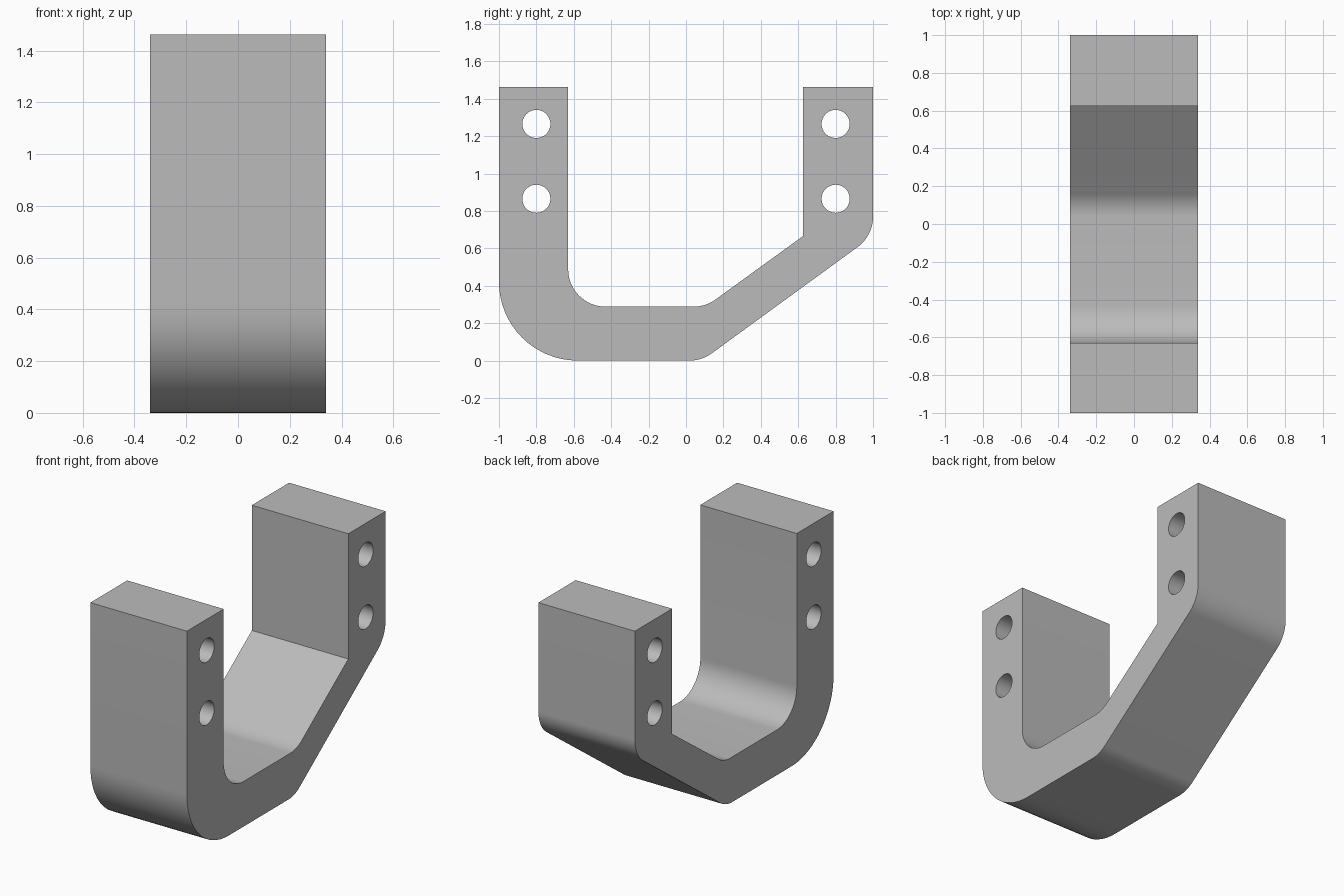
import bpy, bmesh, math
from mathutils import Vector

cube = bpy.data.objects.get("Cube")
if cube:
    bpy.data.objects.remove(cube, do_unlink=True)

HALF_WIDTH = 0.34

# Plain grey metal
metal = bpy.data.materials.new("grey_metal")
metal.use_nodes = True
metal.diffuse_color = (0.5, 0.5, 0.5, 1)
metal.node_tree.nodes["Principled BSDF"].inputs["Base Color"].default_value = (0.5, 0.5, 0.5, 1)


def rounded(corners, steps=16):
    """Round each (y, z, radius) corner of a closed outline with a tangent arc."""
    pts = []
    for i, (y, z, r) in enumerate(corners):
        p = Vector((y, z))
        if r == 0:
            pts.append(p)
            continue
        a = (Vector(corners[i - 1][:2]) - p).normalized()
        b = (Vector(corners[(i + 1) % len(corners)][:2]) - p).normalized()
        half = a.angle(b) / 2
        centre = p + (a + b).normalized() * r / math.sin(half)
        start = p + a * r / math.tan(half) - centre
        end = p + b * r / math.tan(half) - centre
        sweep = math.pi - 2 * half
        for k in range(steps + 1):
            t = k / steps
            arc = (start * math.sin((1 - t) * sweep) + end * math.sin(t * sweep)) / math.sin(sweep)
            pts.append(centre + arc)
    return pts


# Side outline: outer edge from front arm to back arm, then inner edge back
outline = rounded([
    (-1, 1.463, 0), (-1, 0, 0.42), (0.085, 0, 0.2), (1, 0.667, 0.2), (1, 1.463, 0),
    (0.625, 1.463, 0), (0.625, 0.665, 0), (0.105, 0.288, 0.2), (-0.63, 0.288, 0.2),
    (-0.63, 1.463, 0),
])

# Bracket body: outline extruded across the width
bm = bmesh.new()
face = bm.faces.new([bm.verts.new((-HALF_WIDTH, p.x, p.y)) for p in outline])
side = bmesh.ops.extrude_face_region(bm, geom=[face])
bmesh.ops.translate(bm, vec=(2 * HALF_WIDTH, 0, 0),
                    verts=[v for v in side["geom"] if isinstance(v, bmesh.types.BMVert)])
bmesh.ops.recalc_face_normals(bm, faces=bm.faces)
mesh = bpy.data.meshes.new("bracket")
bm.to_mesh(mesh)
bm.free()
mesh.materials.append(metal)
bracket = bpy.data.objects.new("bracket", mesh)
bpy.context.collection.objects.link(bracket)

# Two cross holes through each arm
for y in (-0.8, 0.8):
    for z in (0.865, 1.265):
        bpy.ops.mesh.primitive_cylinder_add(vertices=48, radius=0.075, depth=1,
                                            location=(0, y, z), rotation=(0, math.pi / 2, 0))
        cutter = bpy.context.object
        cutter.name = "hole_cutter"
        cutter.hide_render = True
        cutter.data.materials.append(metal)
        bpy.context.view_layer.objects.active = bracket
        cut = bracket.modifiers.new("hole", "BOOLEAN")
        cut.operation = "DIFFERENCE"
        cut.solver = "EXACT"
        cut.object = cutter
        bpy.ops.object.modifier_apply(modifier=cut.name)
        bpy.data.objects.remove(cutter, do_unlink=True)

# Smooth fillets and bores, crisp edges elsewhere
bpy.ops.object.select_all(action="DESELECT")
bracket.select_set(True)
bpy.context.view_layer.objects.active = bracket
bpy.ops.object.shade_smooth_by_angle(angle=math.radians(30))
